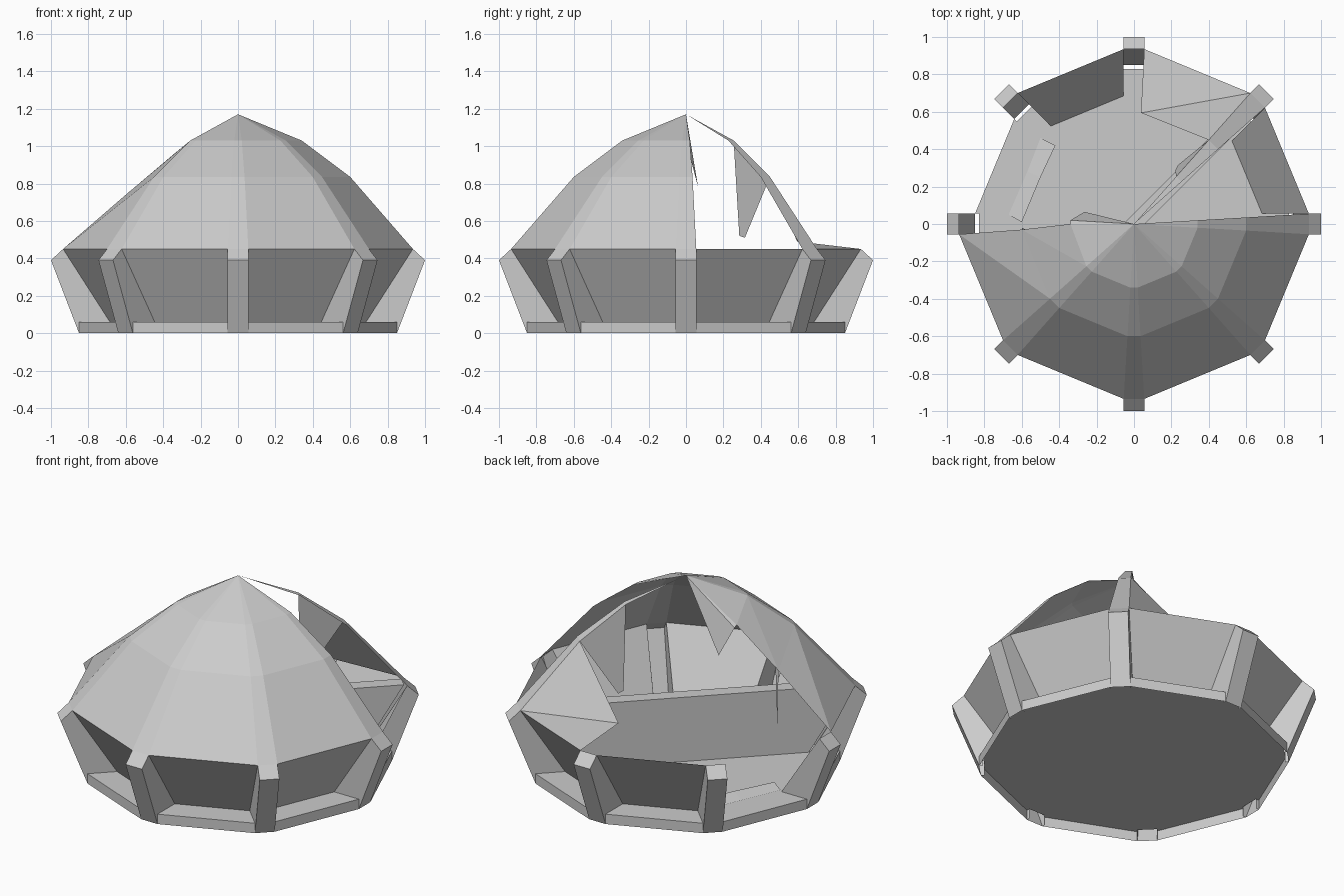
import bpy
from math import cos, sin, pi

if "Cube" in bpy.data.objects:
    bpy.data.objects.remove(bpy.data.objects["Cube"])

APEX = (0, 0, 1.17)
# roof rings: radius, half rib width, height
RINGS = [(0.935, 0.055, 0.45), (0.60, 0.035, 0.835), (0.34, 0.02, 1.03)]
# sagging corners of the broken rib on the left
SAG = {(4, 1, 1): (-0.6, -0.03, 0.74),
       (4, 2, 1): (-0.34, 0.0, 0.96), (4, 2, -1): (-0.34, 0.02, 0.95)}


def polar(k, r, t, z):
    a = k * pi / 4
    return (r * cos(a) - t * sin(a), r * sin(a) + t * cos(a), z)


def make(name, faces):
    """Mesh from a list of polygons, merging shared corners."""
    verts, index, polys = [], {}, []
    for f in faces:
        poly = []
        for p in f:
            key = tuple(round(c, 5) for c in p)
            if key not in index:
                index[key] = len(verts)
                verts.append(key)
            poly.append(index[key])
        polys.append(poly)
    me = bpy.data.meshes.new(name)
    me.from_pydata(verts, [], polys)
    me.update()
    ob = bpy.data.objects.new(name, me)
    bpy.context.collection.objects.link(ob)
    return ob


def roof_pt(k, j, side):
    if (k, j, side) in SAG:
        return SAG[(k, j, side)]
    r, w, z = RINGS[j]
    return polar(k, r, side * w, z)


def roof_strip(k0, s0, k1, s1):
    """Three-tier strip from the eave to the apex between two rib edges."""
    out = []
    for j in range(2):
        a, b = roof_pt(k0, j, s0), roof_pt(k1, j, s1)
        c, d = roof_pt(k1, j + 1, s1), roof_pt(k0, j + 1, s0)
        out += [(a, b, c), (a, c, d)] if k0 == 4 else [(a, b, c, d)]
    out.append((roof_pt(k0, 2, s0), roof_pt(k1, 2, s1), APEX))
    return out


# raised floor sheet, notched at the pillars, with a skirt below it
rim = [polar(k, r, t, 0.06) for k in range(8)
       for r, t in ((0.85, -0.055), (0.83, -0.055), (0.83, 0.055), (0.85, 0.055))]
make("floor", [rim])
make("skirt", [(polar(k, 0.85, 0.055, 0), polar(k + 1, 0.85, -0.055, 0),
                polar(k + 1, 0.85, -0.055, 0.06), polar(k, 0.85, 0.055, 0.06))
               for k in range(8)])

# leaning pillars, open on the inside
profile = [(0.83, 0), (0.85, 0), (1.0, 0.39), (0.935, 0.45), (0.68, 0.06), (0.83, 0.06)]
for k in range(8):
    L = [polar(k, r, -0.055, z) for r, z in profile]
    R = [polar(k, r, 0.055, z) for r, z in profile]
    make(f"pillar_{k}", [L, R[::-1]] +
         [(L[i], R[i], R[i + 1], L[i + 1]) for i in (1, 2)])

# sloped wall panels, the back left one is missing
walls = []
for k in range(8):
    if k != 3:
        walls.append((polar(k, 0.685, 0.055, 0.06), polar(k + 1, 0.685, -0.055, 0.06),
                      polar(k + 1, 0.935, -0.055, 0.45), polar(k, 0.935, 0.055, 0.45)))
make("walls", walls)

# standing front half of the roof with ribs, plus one surviving back rib
roof = []
for k in range(4, 8):
    roof += roof_strip(k, 1, k + 1, -1)
for k in (1, 5, 6, 7, 8):
    roof += roof_strip(k, -1, k, 1)
roof.append((SAG[(4, 2, -1)], SAG[(4, 2, 1)], APEX))
make("roof", roof)

# torn roof pieces
B, C, D = roof_pt(1, 0, 1), roof_pt(1, 1, 1), (0.037, 0.594, 0.49)
make("collapsed_roof_panel", [(roof_pt(2, 0, -1), D, B), (B, D, C)])
make("hanging_roof_panel", [(C, roof_pt(1, 2, 1), (0.22, 0.285, 0.52), (0.235, 0.315, 0.51))])
make("hanging_roof_tip", [(APEX, (-0.265, 0.065, 0.78), SAG[(4, 2, -1)])])
make("hanging_rib_splinter", [(SAG[(4, 1, 1)], (-0.58, -0.03, 0.76), (-0.6, -0.02, 0.39))])

# inner partition along the diagonal
ends = [(-0.68, 0.06), (0.68, 0.06), (0.92, 0.45), (-0.92, 0.45)]
L = [polar(1, r, -0.04, z) for r, z in ends]
R = [polar(1, r, 0.04, z) for r, z in ends]
make("partition", [L, R[::-1], (L[3], L[2], R[2], R[3])])

# low remains of the missing wall
make("broken_wall", [
    ((-0.50, 0.46, 0.065), (-0.57, 0.28, 0.065), (-0.50, 0.25, 0.09), (-0.42, 0.42, 0.09)),
    ((-0.57, 0.28, 0.065), (-0.67, 0.05, 0.065), (-0.60, 0.01, 0.08), (-0.50, 0.25, 0.09))])
